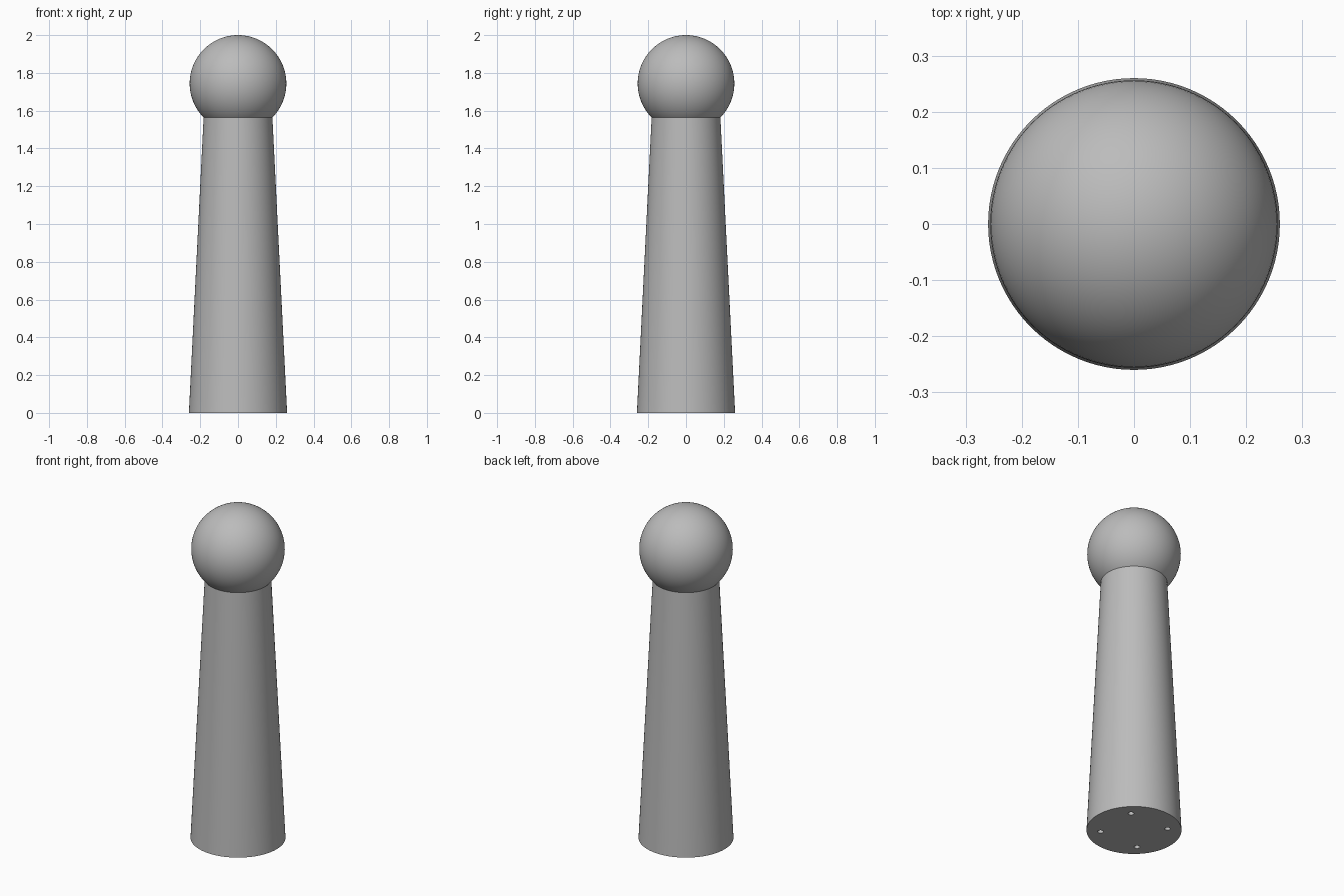
import bpy
import math

cube = bpy.data.objects.get("Cube")
if cube:
    bpy.data.objects.remove(cube, do_unlink=True)

BASE_R, NECK_R, NECK_Z = 0.26, 0.182, 1.567
BALL_R = 0.256
HOLE_RING, HOLE_R, HOLE_DEPTH = 0.184, 0.016, 0.12

# Single grey finish
grey = bpy.data.materials.new("plain grey")
grey.use_nodes = True
colour = (0.5, 0.5, 0.5, 1)
grey.diffuse_color = colour
grey.node_tree.nodes["Principled BSDF"].inputs["Base Color"].default_value = colour


def finish(name):
    obj = bpy.context.object
    obj.name = name
    obj.data.materials.append(grey)
    return obj


# Tapered post, its top tucked slightly into the ball
top_z = NECK_Z + 0.03
top_r = BASE_R + (NECK_R - BASE_R) * top_z / NECK_Z
bpy.ops.mesh.primitive_cone_add(vertices=96, radius1=BASE_R, radius2=top_r,
                                depth=top_z, location=(0, 0, top_z / 2))
post = finish("tapered_post")

# Four blind fixing holes in the underside
for i in range(4):
    a = math.radians(45 + 90 * i)
    bpy.ops.mesh.primitive_cylinder_add(
        vertices=24, radius=HOLE_R, depth=HOLE_DEPTH * 2,
        location=(HOLE_RING * math.cos(a), HOLE_RING * math.sin(a), 0))
    cutter = finish(f"hole_cutter_{i + 1}")
    cutter.hide_render = True
    cut = post.modifiers.new(f"fixing_hole_{i + 1}", "BOOLEAN")
    cut.operation = "DIFFERENCE"
    cut.solver = "EXACT"
    cut.object = cutter

# Apply the cuts and drop the helpers
bpy.ops.object.select_all(action="DESELECT")
post.select_set(True)
bpy.context.view_layer.objects.active = post
for mod in list(post.modifiers):
    helper = mod.object
    bpy.ops.object.modifier_apply(modifier=mod.name)
    bpy.data.objects.remove(helper, do_unlink=True)
bpy.ops.object.shade_smooth_by_angle(angle=math.radians(30))

# Ball on top
bpy.ops.mesh.primitive_uv_sphere_add(segments=96, ring_count=48, radius=BALL_R,
                                     location=(0, 0, 2 - BALL_R))
finish("ball_top")
bpy.ops.object.shade_smooth()
